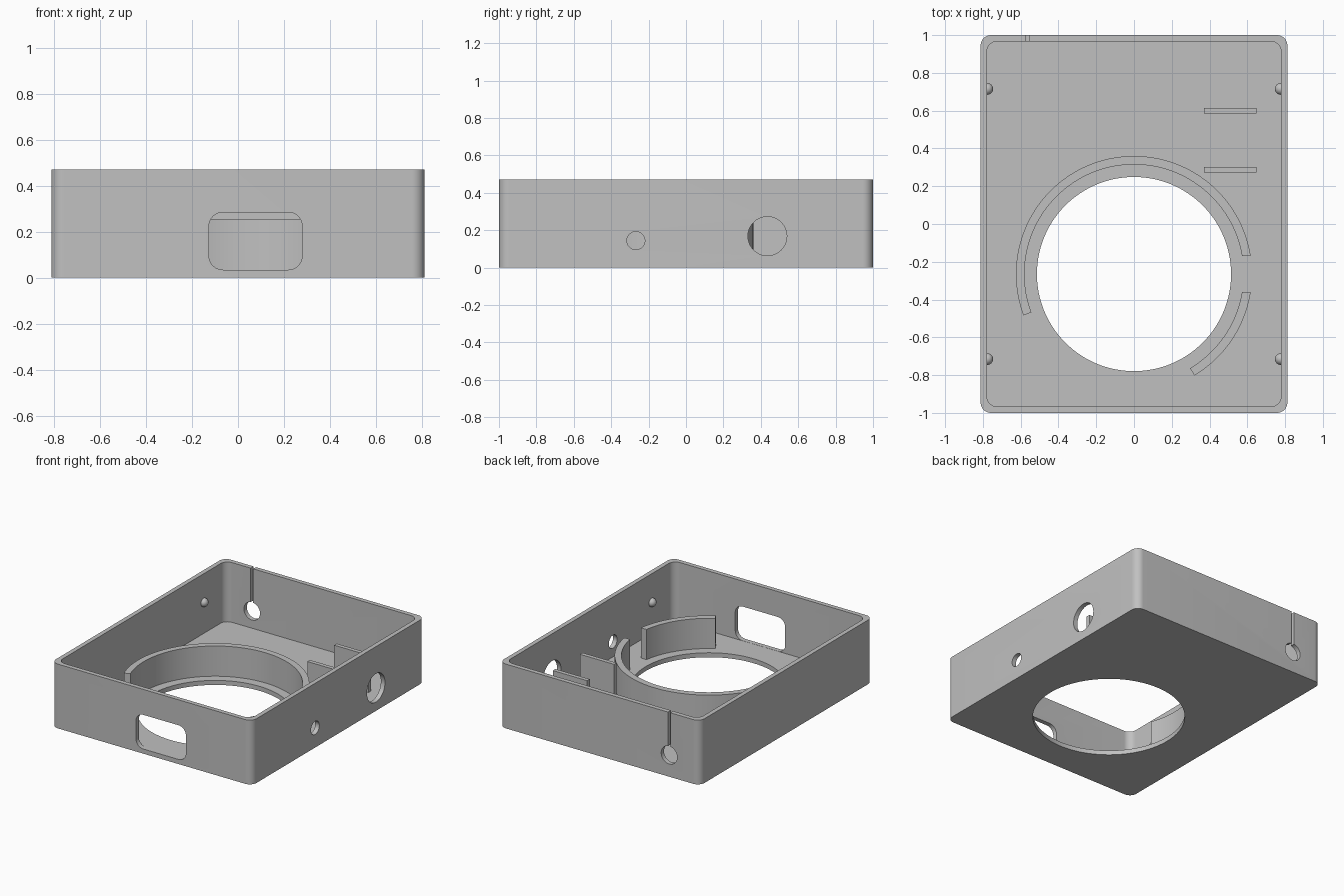
import bpy, bmesh
from math import sin, cos, asin, radians, pi

cube = bpy.data.objects.get("Cube")
if cube:
    bpy.data.objects.remove(cube, do_unlink=True)

HX, HY, TOP = 0.812, 1.0, 0.47      # outer half sizes and height
WALL, FLOOR = 0.033, 0.033
CY = -0.265                         # centre of the round opening

grey = bpy.data.materials.new("plain grey")
grey.use_nodes = True
colour = (0.53, 0.53, 0.53, 1)
grey.diffuse_color = colour
grey.node_tree.nodes["Principled BSDF"].inputs["Base Color"].default_value = colour


def add(name, bm):
    bmesh.ops.recalc_face_normals(bm, faces=bm.faces)
    mesh = bpy.data.meshes.new(name)
    bm.to_mesh(mesh)
    bm.free()
    mesh.materials.append(grey)
    obj = bpy.data.objects.new(name, mesh)
    bpy.context.collection.objects.link(obj)
    return obj


def prism(name, outline, start, end, axis="z"):
    """Extrude a 2D outline along an axis."""
    place = {"z": lambda u, v, w: (u, v, w),
             "y": lambda u, v, w: (u, w, v),
             "x": lambda u, v, w: (w, u, v)}[axis]
    bm = bmesh.new()
    low = [bm.verts.new(place(u, v, start)) for u, v in outline]
    high = [bm.verts.new(place(u, v, end)) for u, v in outline]
    bm.faces.new(low)
    bm.faces.new(high)
    n = len(low)
    for i in range(n):
        j = (i + 1) % n
        bm.faces.new((low[i], low[j], high[j], high[i]))
    return add(name, bm)


def arc(cx, cy, r, a, b, steps):
    angles = [a + (b - a) * i / steps for i in range(steps + 1)]
    return [(cx + r * cos(t), cy + r * sin(t)) for t in angles]


def circle(cx, cy, r, steps=48):
    return arc(cx, cy, r, 0, 2 * pi, steps)[:-1]


def rounded(x0, x1, y0, y1, r):
    corners = [(x1 - r, y1 - r), (x0 + r, y1 - r), (x0 + r, y0 + r), (x1 - r, y0 + r)]
    return [p for i, (cx, cy) in enumerate(corners)
            for p in arc(cx, cy, r, i * pi / 2, (i + 1) * pi / 2, 10)]


def rect(x0, x1, y0, y1):
    return [(x0, y0), (x1, y0), (x1, y1), (x0, y1)]


# Open tray with rounded corners
tray = prism("tray", rounded(-HX, HX, -HY, HY, 0.055), 0, TOP)
IX, IY = HX - WALL, HY - WALL
cutters = [
    prism("cavity", rounded(-IX, IX, -IY, IY, 0.055), FLOOR, 1),
    prism("floor_opening", circle(0, CY, 0.514, 128), -0.2, 0.2),
    prism("front_window", rounded(-0.126, 0.279, 0.034, 0.284, 0.06), -1.2, -0.9, "y"),
    prism("small_side_hole", circle(-0.268, 0.144, 0.048), 0.7, 1, "x"),
    prism("large_side_hole", circle(0.435, 0.168, 0.104), 0.7, 1, "x"),
    prism("cable_hole", circle(-0.564, 0.158, 0.065), 0.9, 1.2, "y"),
    prism("cable_slot", rect(-0.574, -0.554, 0.158, 0.6), 0.9, 1.2, "y"),
]
for cutter in cutters:
    cutter.hide_render = True
    mod = tray.modifiers.new(cutter.name, "BOOLEAN")
    mod.operation, mod.solver, mod.object = "DIFFERENCE", "EXACT", cutter
bpy.context.view_layer.update()
graph = bpy.context.evaluated_depsgraph_get()
cut_mesh = bpy.data.meshes.new_from_object(tray.evaluated_get(graph))
tray.modifiers.clear()
tray.data = cut_mesh
for cutter in cutters:
    bpy.data.objects.remove(cutter, do_unlink=True)

# Curved walls around the opening, split by a straight gap on the left side
R_IN, R_OUT, GAP = 0.58, 0.625, 0.095


def curved_wall(name, ends, steps):
    outer = arc(0, CY, R_OUT, *ends(R_OUT), steps)
    inner = arc(0, CY, R_IN, *ends(R_IN), steps)
    return prism(name, outer + inner[::-1], FLOOR - 0.005, 0.254)


parts = [
    tray,
    curved_wall("long_curved_wall", lambda r: (asin(GAP / r), radians(200.5)), 72),
    curved_wall("short_curved_wall", lambda r: (radians(-59.2), -asin(GAP / r)), 20),
]

# Two upright ribs
for name, y in (("front_rib", 0.287), ("back_rib", 0.599)):
    parts.append(prism(name, rect(0.37, 0.648, y - 0.015, y + 0.015), FLOOR - 0.005, 0.305))

# Snap bumps on the inner side walls
for side, x in (("left", 1), ("right", -1)):
    for end, y in (("front", -0.715), ("back", 0.715)):
        bm = bmesh.new()
        bmesh.ops.create_uvsphere(bm, u_segments=24, v_segments=12, radius=0.031)
        bmesh.ops.translate(bm, verts=bm.verts, vec=(x * 0.777, y, 0.262))
        parts.append(add(f"{side}_{end}_snap_bump", bm))

# Smooth curves, sharp edges
bpy.ops.object.select_all(action="DESELECT")
for part in parts:
    part.select_set(True)
bpy.context.view_layer.objects.active = tray
bpy.ops.object.shade_smooth_by_angle(angle=radians(30))
